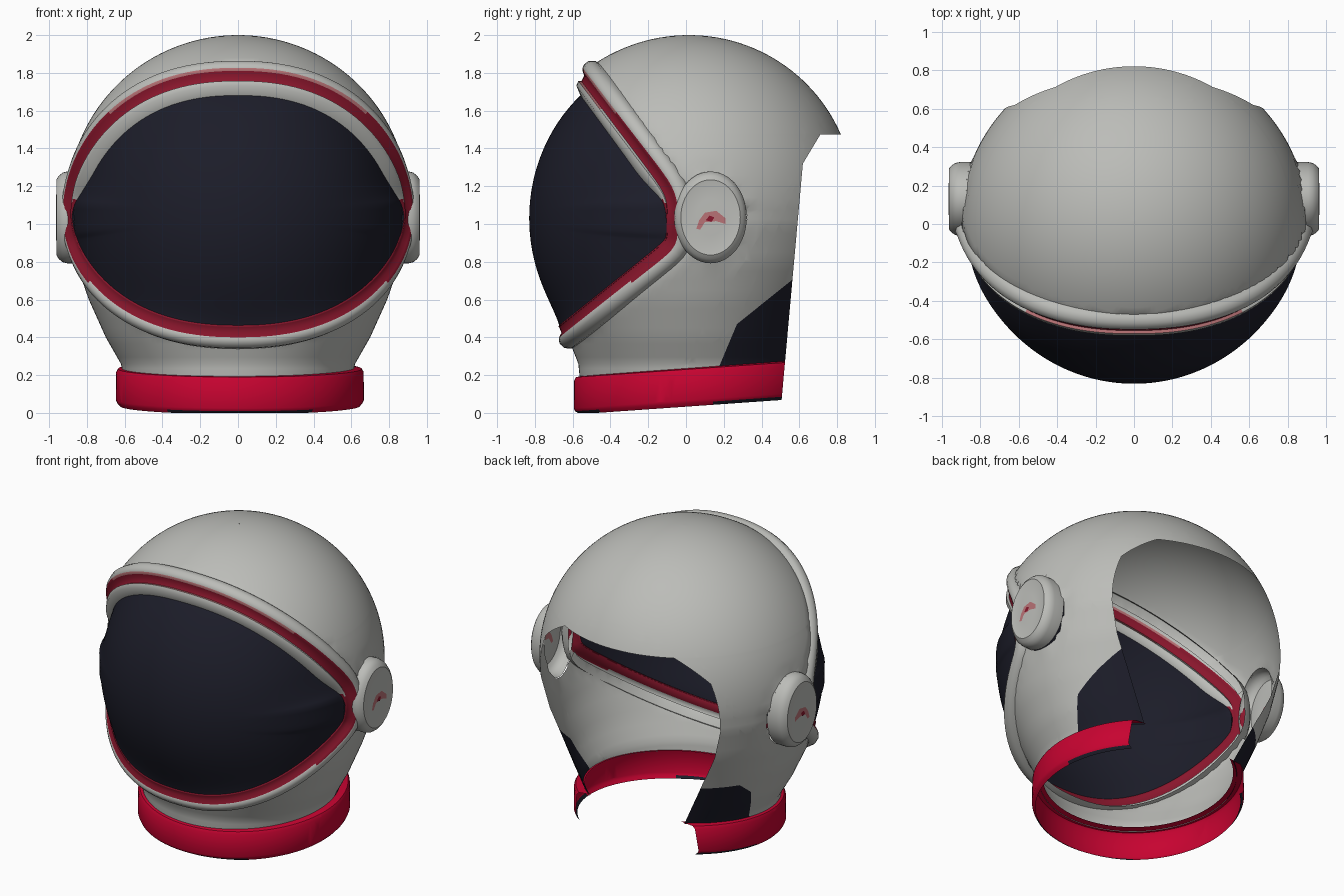
import bpy, bmesh, math
from mathutils import Vector

if "Cube" in bpy.data.objects:
    bpy.data.objects.remove(bpy.data.objects["Cube"])

def material(name, rgb):
    m = bpy.data.materials.new(name)
    m.diffuse_color = (*rgb, 1)
    m.use_nodes = True
    m.node_tree.nodes["Principled BSDF"].inputs["Base Color"].default_value = m.diffuse_color
    return m

WHITE = material("shell grey white", (0.50, 0.505, 0.48))
RED = material("collar red", (0.57, 0.001, 0.03))
DEEP = material("trim dark red", (0.25, 0.008, 0.025))
PINK = material("faded red", (0.48, 0.17, 0.18))
NAVY = material("visor navy", (0.0115, 0.012, 0.022))
SEG = 128
TAU = 2 * math.pi

def finish(name, bm, mats, angle=40):
    bmesh.ops.remove_doubles(bm, verts=bm.verts, dist=1e-5)
    me = bpy.data.meshes.new(name)
    bm.to_mesh(me)
    bm.free()
    for m in mats:
        me.materials.append(m)
    ob = bpy.data.objects.new(name, me)
    bpy.context.collection.objects.link(ob)
    bpy.ops.object.select_all(action='DESELECT')
    ob.select_set(True)
    bpy.context.view_layer.objects.active = ob
    bpy.ops.object.shade_smooth_by_angle(angle=math.radians(angle))

def loft(rings, strips=None):
    """Skin a list of closed rings; strips gives a material index per strip."""
    bm = bmesh.new()
    vs = [[bm.verts.new(p) for p in r] for r in rings]
    n = len(rings[0])
    for i in range(len(vs) - 1):
        for j in range(n):
            k = (j + 1) % n
            f = bm.faces.new((vs[i][j], vs[i][k], vs[i + 1][k], vs[i + 1][j]))
            f.material_index = strips[i] if strips else 0
    bmesh.ops.recalc_face_normals(bm, faces=bm.faces)
    return bm

def slice_mesh(bm, co, no):
    geom = bm.verts[:] + bm.edges[:] + bm.faces[:]
    bmesh.ops.bisect_plane(bm, geom=geom, plane_co=co, plane_no=no, dist=1e-5)

def delete_faces(bm, test):
    doomed = [f for f in bm.faces if test(f.calc_center_median())]
    bmesh.ops.delete(bm, geom=doomed, context='FACES')

def open_back(bm, top=1.475):
    """Remove the missing back of the helmet."""
    slice_mesh(bm, (0, 0, top), (0, 0, 1))
    slice_mesh(bm, (0, 0.5, 0), (0, 1, -0.09))
    slice_mesh(bm, (0, 0.619, 1.32), (0, 1, -0.6))
    delete_faces(bm, lambda c: c.z < top and
                 c.y > max(0.5 + 0.09 * c.z, 0.619 + 0.6 * (c.z - 1.32)))

# Shared curve of the visor rim: rounded oval from the front, bent line from the side
def rim_y(z):
    v = (-0.04 - 0.754 * (z - 1.2), -0.08 - 1.25 * (0.83 - z), -0.02)
    return -0.03 * math.log(sum(math.exp(-a / 0.03) for a in v))

def rim_point(t):
    s, c = math.sin(t), math.cos(t)
    z = 1.05 + (0.76 if s > 0 else 0.655) * s
    return Vector((0.882 * math.copysign(abs(c) ** 0.87, c), rim_y(z), z))

def ear_radius(p):   # 1 on the outline of the ear caps
    return math.hypot((p.y - 0.13) / 0.192, (p.z - 1.035) / 0.243)

# Shell: dome on a tapered neck
PROFILE = [(0.16, 0.60, 0.60, 0.04), (0.26, 0.62, 0.60, 0.03), (0.40, 0.70, 0.645, 0.02),
           (0.60, 0.79, 0.72, 0.01), (0.80, 0.86, 0.82, 0.0), (1.00, 0.90, 0.885, 0.0),
           (1.10, 0.905, 0.895, 0.0)]

def shell_ring(rx, ry, cy, z):
    return [(rx * math.cos(TAU * j / SEG), cy + ry * math.sin(TAU * j / SEG), z) for j in range(SEG)]

rings = []
for a, b in zip(PROFILE, PROFILE[1:]):
    for i in range(4):
        z, rx, ry, cy = [p + (q - p) * i / 4 for p, q in zip(a, b)]
        rings.append(shell_ring(rx, ry, cy, z))
for i in range(36):
    s, c = math.sin(math.pi / 72 * i), math.cos(math.pi / 72 * i)
    rings.append(shell_ring(0.905 * c, 0.895 * c, 0.015 * s, 1.1 + 0.9 * s))
rings.append(shell_ring(0.001, 0.001, 0.015, 2.0))
bm = loft(rings)
# Openings behind the ear caps, with edges moved onto the cap outline
delete_faces(bm, lambda c: ear_radius(c) < 1 and abs(c.x) > 0.6)
for v in bm.verts:
    if v.is_boundary and 0.6 < v.co.z < 1.5:
        r = ear_radius(v.co)
        v.co.y, v.co.z = 0.13 + (v.co.y - 0.13) / r, 1.035 + (v.co.z - 1.035) / r
# Visor opening, with its edge moved under the rim
delete_faces(bm, lambda c: c.y < rim_y(c.z))
path = [rim_point(TAU * j / 1024) for j in range(1024)]
for v in bm.verts:
    if v.is_boundary and 0.3 < v.co.z < 1.95 and abs(v.co.y - rim_y(v.co.z)) < 0.06:
        near = min(path, key=lambda p: (p - v.co).length_squared)
        if (near - v.co).length < 0.1:
            v.co = near
slice_mesh(bm, (0, 0, 0.228), (0, -0.07, 1))
delete_faces(bm, lambda c: c.z < 0.228 + 0.07 * c.y)
open_back(bm)
# Dark patches on the lower back corners
slice_mesh(bm, (0, 0.27, 0.47), (0, 0.265, -0.33))
slice_mesh(bm, (0, 0.19, 0.28), (0, 1, -0.42))
for f in bm.faces:
    c = f.calc_center_median()
    dark = c.y > 0.27 + (c.z - 0.47) * 1.245 and c.y > 0.19 + (c.z - 0.28) * 0.42
    f.material_index = int(dark and (c.x > 0 or c.z < 0.55))
finish("helmet_shell", bm, [WHITE, NAVY])

# Rim: outer bead, red channel, and an inner lip that fades out below
SECTION = [(-0.06, -0.04), (-0.055, 0.015), (-0.035, 0.043), (-0.005, 0.053), (0.013, 0.049),
           (0.027, 0.040), (0.042, 0.018), (0.075, 0.014), (0.083, 0.028), (0.11, 0.022),
           (0.14, -0.025)]
rings = [[] for _ in SECTION]
for j in range(SEG):
    t = TAU * j / SEG
    p = rim_point(t)
    tan = (rim_point(t + 0.01) - rim_point(t - 0.01)).normalized()
    out = p - Vector((0, 0.1 + 0.5 * abs(math.sin(t)), 1.05))
    side = tan.cross(out).normalized()
    if side.dot(Vector((0, -0.83, 1.03)) - p) < 0:
        side = -side
    nrm = side.cross(tan).normalized()
    if nrm.dot(out) < 0:
        nrm = -nrm
    w = min(1, max(0, (p.z - 1.02) / 0.36))
    w = 0.12 + 0.88 * w * w * (3 - 2 * w)
    for ring, (s, n) in zip(rings, SECTION):
        if s > 0.075:
            s = 0.075 + (s - 0.075) * w
            n = 0.014 + (n - 0.014) * w
        ring.append(p + side * s + nrm * n)
inner_edge = rings[-1]
bm = loft(rings, [0, 0, 0, 0, 2, 1, 1, 4, 3, 3])
for f in bm.faces:
    z, i = f.calc_center_median().z, f.material_index
    if i == 2:      # worn border of the red, white below
        f.material_index = 2 if z > 1.6 else (1 if z > 0.7 else 0)
    elif i > 2:     # lip, with a worn edge at the top
        f.material_index = 1 if z < 1.12 else (2 if i == 4 and z > 1.6 else 0)
finish("visor_rim", bm, [WHITE, DEEP, PINK], 60)

# Visor: bulged window that meets the inner edge of the rim
def bulge(x, z):
    d = 1 - (x / 0.872) ** 2 - ((z - 1.03) / 0.90) ** 2
    return 0.04 - 0.87 * math.sqrt(max(d, 0.015))

rings = []
for i in range(41):
    f = math.sin(math.pi / 2 * i / 40)
    rings.append([])
    for e in inner_edge:
        x, z = f * e.x, 1.05 + f * (e.z - 1.05)
        rings[-1].append((x, bulge(x, z) + f ** 8 * (e.y - bulge(e.x, e.z)), z))
finish("visor", loft(rings), [NAVY])

# Collar: tilted red band with a worn dark lower edge
COLLAR = [(0.59, 0.24), (0.645, 0.232), (0.655, 0.215), (0.657, 0.068), (0.65, 0.052), (0.635, 0.035)]
rings = []
for r, z in COLLAR:
    rings.append([])
    for j in range(SEG):
        y = 0.05 + r * 0.98 * math.sin(TAU * j / SEG)
        rings[-1].append((0.01 + r * math.cos(TAU * j / SEG), y, max(0, z + 0.07 * (y - 0.03))))
bm = loft(rings, [0, 0, 0, 0, 1])
open_back(bm)
for f in bm.faces:
    if -0.45 < f.calc_center_median().y < 0.15:
        f.material_index = 0
finish("collar", bm, [RED, NAVY])

# Hollow ear caps with a small painted mark on both faces
CAP = [(1.0, None), (1.0, 0.905), (0.975, 0.928), (0.91, 0.948), (0.82, 0.962),
       (0.79, 0.960), (0.40, 0.963), (0.002, 0.963)]
MARK = [(0.055, 0.975), (0.07, 1.02), (0.10, 1.06), (0.16, 1.07), (0.21, 1.03),
        (0.21, 1.0), (0.16, 1.015), (0.10, 1.01), (0.075, 0.97)]
DOT = [(0.105, 1.02), (0.125, 1.045), (0.15, 1.035), (0.135, 1.01)]

def cap_point(side, s, x, a):
    y, z = 0.13 + 0.192 * s * math.cos(a), 1.035 + 0.243 * s * math.sin(a)
    if x is None:   # root follows the shell
        x = 0.895 * math.sqrt(1 - (y / 0.895) ** 2 - ((z - 1.08) / 1.1) ** 2)
    return (side * x, y, z)

for side, label in ((1, "right"), (-1, "left")):
    rings = [[cap_point(side, s, x, TAU * j / 48) for j in range(48)] for s, x in CAP]
    finish("ear_cap_" + label, loft(rings), [WHITE])
    bm = bmesh.new()
    for pts, mat, x in ((MARK, 0, 0.966), (MARK, 0, 0.959), (DOT, 1, 0.969)):
        f = bm.faces.new([bm.verts.new((side * x, y, z)) for y, z in pts[::-side]])
        f.material_index = mat
    finish("ear_mark_" + label, bm, [PINK, DEEP])
